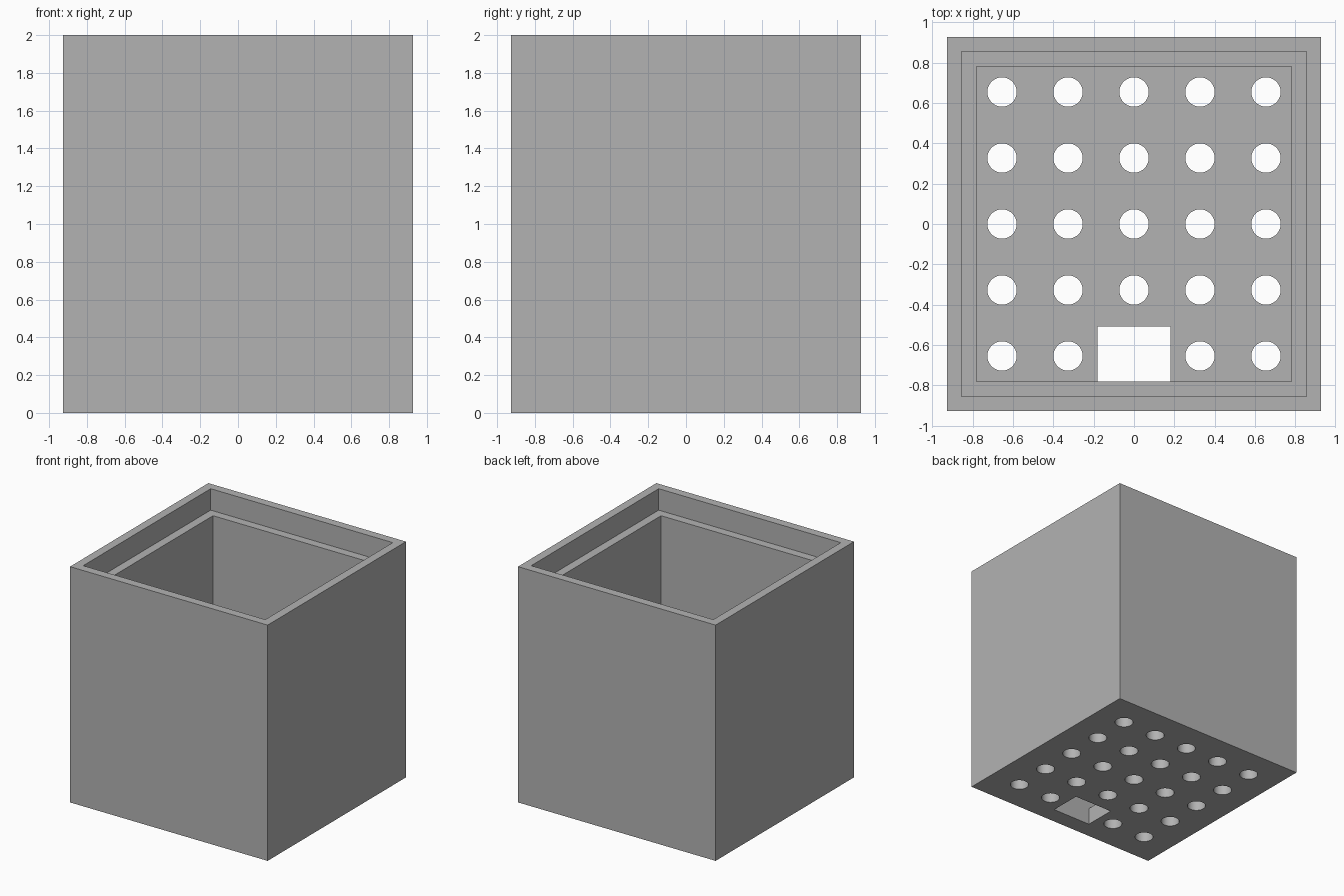
import bpy
import bmesh
from mathutils import Matrix, Vector

if "Cube" in bpy.data.objects:
    bpy.data.objects.remove(bpy.data.objects["Cube"], do_unlink=True)

# Main dimensions
MM = 2 / 110
HEIGHT = 2.0
OUTER = 51 * MM       # half width of the outside
LIP = 47 * MM         # half width of the rim recess
INNER = 43 * MM       # half width of the cavity
FLOOR = 8 * MM
LEDGE = HEIGHT - 10 * MM
PITCH = 18 * MM
HOLE_RADIUS = 4 * MM
OVER = 0.2            # how far cutters reach past the surface

grey = bpy.data.materials.new("plain_grey")
grey.use_nodes = True
colour = (0.45, 0.45, 0.45, 1)
grey.diffuse_color = colour
grey.node_tree.nodes["Principled BSDF"].inputs["Base Color"].default_value = colour


def make_object(name, bm):
    mesh = bpy.data.meshes.new(name)
    bm.to_mesh(mesh)
    bm.free()
    mesh.materials.append(grey)
    obj = bpy.data.objects.new(name, mesh)
    bpy.context.collection.objects.link(obj)
    return obj


def block(name, low, high):
    low, high = Vector(low), Vector(high)
    bm = bmesh.new()
    place = Matrix.Translation((low + high) / 2) @ Matrix.Diagonal((*(high - low), 1))
    bmesh.ops.create_cube(bm, size=1, matrix=place)
    return make_object(name, bm)


def square_block(name, half, bottom, top):
    return block(name, (-half, -half, bottom), (half, half, top))


def drain_holes():
    bm = bmesh.new()
    for col in range(-2, 3):
        for row in range(-2, 3):
            if (col, row) == (0, -2):   # the notch takes this place
                continue
            bmesh.ops.create_cone(
                bm, cap_ends=True, segments=64, radius1=HOLE_RADIUS,
                radius2=HOLE_RADIUS, depth=2 * OVER + FLOOR,
                matrix=Matrix.Translation((col * PITCH, row * PITCH, FLOOR / 2)))
    return make_object("drain_hole_cutter", bm)


# Solid body, then the hollow, the rim step, the drain holes and the notch
box = square_block("planter_box", OUTER, 0, HEIGHT)
cutters = [
    square_block("cavity_cutter", INNER, FLOOR, HEIGHT + OVER),
    square_block("rim_cutter", LIP, LEDGE, HEIGHT + OVER),
    drain_holes(),
    block("notch_cutter", (-10 * MM, -INNER, -OVER),
          (10 * MM, -INNER + 15 * MM, FLOOR + OVER)),
]

bpy.ops.object.select_all(action="DESELECT")
bpy.context.view_layer.objects.active = box
box.select_set(True)
for cutter in cutters:
    cutter.hide_render = True
    mod = box.modifiers.new(cutter.name, "BOOLEAN")
    mod.operation = "DIFFERENCE"
    mod.solver = "EXACT"
    mod.object = cutter
    bpy.ops.object.modifier_apply(modifier=mod.name)
    bpy.data.objects.remove(cutter, do_unlink=True)

# Round hole walls, crisp box edges
bpy.ops.object.shade_smooth_by_angle()
